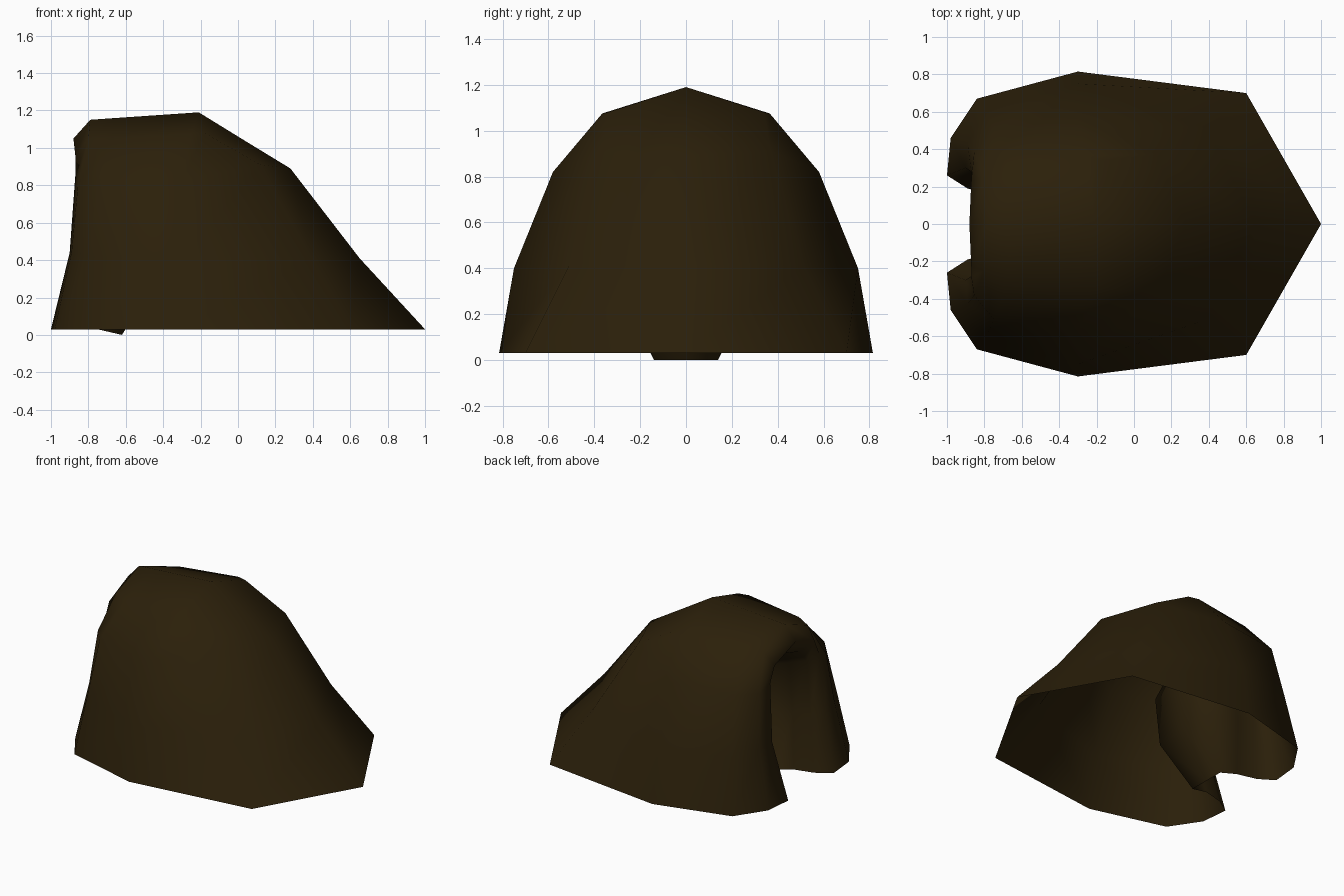
import bpy, bmesh

# One flat dark brown
mat = bpy.data.materials.new("dark_brown")
mat.diffuse_color = (0.024, 0.0140, 0.0030, 1)

# Half cross-sections from the ground up; each runs from the tail (+x)
# around the side to the outer lip of the entrance (-x)
outer = [
    [(1, 0, .03), (.6, .70, .03), (-.3, .815, .03), (-.84, .67, .03), (-.98, .46, .03), (-1, .26, .03)],
    [(.65, 0, .41), (.39, .51, .41), (-.3, .75, .40), (-.79, .60, .42), (-.89, .43, .44), (-.9, .30, .44)],
    [(.28, 0, .89), (.12, .37, .91), (-.3, .58, .82), (-.75, .51, .82), (-.855, .38, .81), (-.87, .28, .85)],
    [(.05, 0, 1.03), (-.18, .34, 1.08), (-.25, .365, 1.075), (-.68, .32, 1.05), (-.80, .25, 1.05), (-.87, .23, .96)],
    [(-.21, 0, 1.19), (-.21, 0, 1.19), (-.21, 0, 1.19), (-.65, 0, 1.16), (-.79, 0, 1.15), (-.88, 0, 1.05)],
]
# Matching rows of the entrance pocket: inner lip, wall, back corner, back centre
pocket = [
    [(-.89, .19, .03), (-.75, .155, .03), (-.62, .14, 0), (-.62, 0, 0)],
    [(-.82, .25, .42), (-.68, .25, .38), (-.44, .26, .32), (-.43, 0, .32)],
    [(-.80, .24, .80), (-.65, .25, .74), (-.40, .26, .65), (-.39, 0, .65)],
    [(-.79, .16, .89), (-.65, .17, .83), (-.41, .16, .76), (-.40, 0, .76)],
    [(-.79, 0, .94), (-.65, 0, .88), (-.42, 0, .80), (-.42, 0, .80)],
]


def skin(name, rows):
    """Bridge the rows into a surface, mirrored across y."""
    bm = bmesh.new()
    for side in (1, -1):
        g = [[bm.verts.new((x, side * y, z)) for x, y, z in row] for row in rows]
        for lo, hi in zip(g, g[1:]):
            for c in range(len(lo) - 1):
                quad = [lo[c], lo[c + 1], hi[c + 1], hi[c]]
                bm.faces.new(quad if side == 1 else quad[::-1])
    bmesh.ops.remove_doubles(bm, verts=bm.verts, dist=.001)
    for f in bm.faces:
        f.smooth = True
    me = bpy.data.meshes.new(name)
    bm.to_mesh(me)
    bm.free()
    me.materials.append(mat)
    ob = bpy.data.objects.new(name, me)
    bpy.context.collection.objects.link(ob)
    return ob


# Dome shell with its inward-rolled entrance, as one continuous skin
skin("shelter_shell", [o + p for o, p in zip(outer, pocket)])
